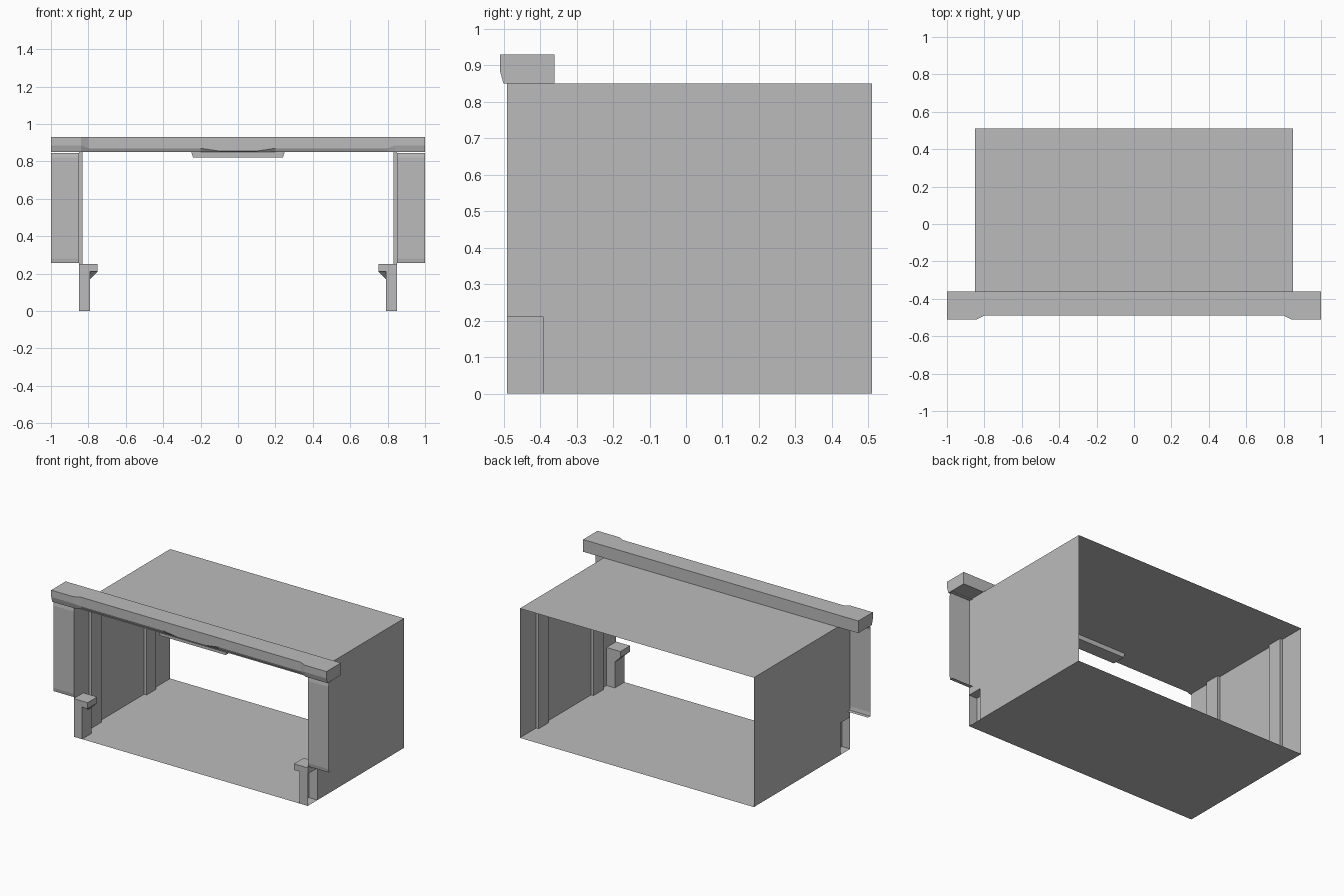
import bpy
import bmesh

cube = bpy.data.objects.get("Cube")
if cube:
    bpy.data.objects.remove(cube, do_unlink=True)

grey = bpy.data.materials.new("plain grey")
grey.use_nodes = True
GREY = (0.5, 0.5, 0.5, 1)
grey.diffuse_color = GREY
grey.node_tree.nodes["Principled BSDF"].inputs["Base Color"].default_value = GREY


def make(name, build, recalc=True):
    """Fill a bmesh with the build function and link it as an object."""
    bm = bmesh.new()
    build(bm)
    if recalc:
        bmesh.ops.recalc_face_normals(bm, faces=bm.faces)
    mesh = bpy.data.meshes.new(name)
    bm.to_mesh(mesh)
    bm.free()
    mesh.materials.append(grey)
    ob = bpy.data.objects.new(name, mesh)
    bpy.context.collection.objects.link(ob)
    return ob


def face(bm, pts):
    return bm.faces.new([bm.verts.new(p) for p in pts])


def loft(bm, sections, closed=True):
    """Bridge a row of matching sections, capping the ends when closed."""
    rows = [[bm.verts.new(p) for p in s] for s in sections]
    n = len(rows[0])
    for a, b in zip(rows, rows[1:]):
        for i in range(n if closed else n - 1):
            j = (i + 1) % n
            bm.faces.new((a[i], a[j], b[j], b[i]))
    if closed:
        bm.faces.new(rows[0])
        bm.faces.new(rows[-1])


def box(name, x, y, z):
    def build(bm):
        loft(bm, [[(u, y[0], z[0]), (u, y[1], z[0]), (u, y[1], z[1]), (u, y[0], z[1])] for u in x])
    return make(name, build)


HALF, FRONT, BACK, TOP = 0.85, -0.49, 0.51, 0.85
FOOT_BACK, FOOT_TOP = -0.39, 0.25


# Thin open sleeve: floor, roof and side walls notched above the feet
def sleeve(bm):
    for z in (0, TOP):
        face(bm, [(-HALF, FRONT, z), (HALF, FRONT, z), (HALF, BACK, z), (-HALF, BACK, z)])
    outline = [(FOOT_BACK, 0), (BACK, 0), (BACK, TOP), (FRONT, TOP),
               (FRONT, FOOT_TOP), (FOOT_BACK, FOOT_TOP)]
    for x in (-HALF, HALF):
        face(bm, [(x, y, z) for y, z in outline])
    bmesh.ops.remove_doubles(bm, verts=bm.verts, dist=0.0001)


make("sleeve", sleeve)


# Top rail with thicker ends and a lower lip that dips in the middle
def rail(bm):
    half = [(1, -0.51, 0.885), (0.84, -0.51, 0.885), (0.8, FRONT, 0.87),
            (0.2, FRONT, 0.87), (0.1, FRONT, 0.855)]
    stations = [(-x, f, l) for x, f, l in half] + half[::-1]
    loft(bm, [[(x, -0.36, TOP), (x, -0.36, 0.93), (x, f, 0.93), (x, f, l), (x, f + 0.01, TOP)]
              for x, f, l in stations])


make("top_rail", rail)


# Tapered tab under the middle of the rail
def tab(bm):
    loft(bm, [[(-w, -0.47, z), (w, -0.47, z), (w, -0.38, z), (-w, -0.38, z)]
              for w, z in ((0.25, TOP), (0.24, 0.82))])


make("centre_tab", tab)

for side, s in (("left", 1), ("right", -1)):
    # Front flange sheet with small folded lips at top and bottom
    def flange(bm):
        profile = [(-0.46, 0.845), (-0.484, 0.845), (-0.488, 0.82),
                   (-0.488, 0.28), (-0.484, 0.257), (-0.46, 0.257)]
        loft(bm, [[(s * x, y, z) for y, z in profile] for x in (HALF, 1)], closed=False)

    make(side + "_flange", flange)

    # Upright ribs on the inside of the wall
    inner = (s * 0.832, s * HALF)
    box(side + "_front_rib", inner, (-0.33, -0.23), (0, TOP))
    box(side + "_rear_rib", inner, (0.24, 0.34), (0, TOP))

    # Hollow foot, open to the outside
    def foot(bm):
        plan = [(HALF, FRONT), (0.79, FRONT), (0.79, FOOT_BACK), (HALF, FOOT_BACK)]
        loft(bm, [[(s * x, y, z) for x, y in plan] for z in (0, 0.21)], closed=False)

    make(side + "_foot", foot)
    box(side + "_foot_shelf", (s * 0.75, s * HALF), (FRONT, FOOT_BACK), (0.21, FOOT_TOP))

    # Gusset between the foot and its shelf
    def gusset(bm):
        pts = [(0.75, -0.47, 0.21), (0.75, FOOT_BACK, 0.21), (0.79, -0.47, 0.21),
               (0.79, FOOT_BACK, 0.21), (0.79, -0.43, 0.17), (0.79, FOOT_BACK, 0.17)]
        verts = [bm.verts.new((s * x, y, z)) for x, y, z in pts]
        bmesh.ops.convex_hull(bm, input=verts)

    make(side + "_foot_gusset", gusset)
